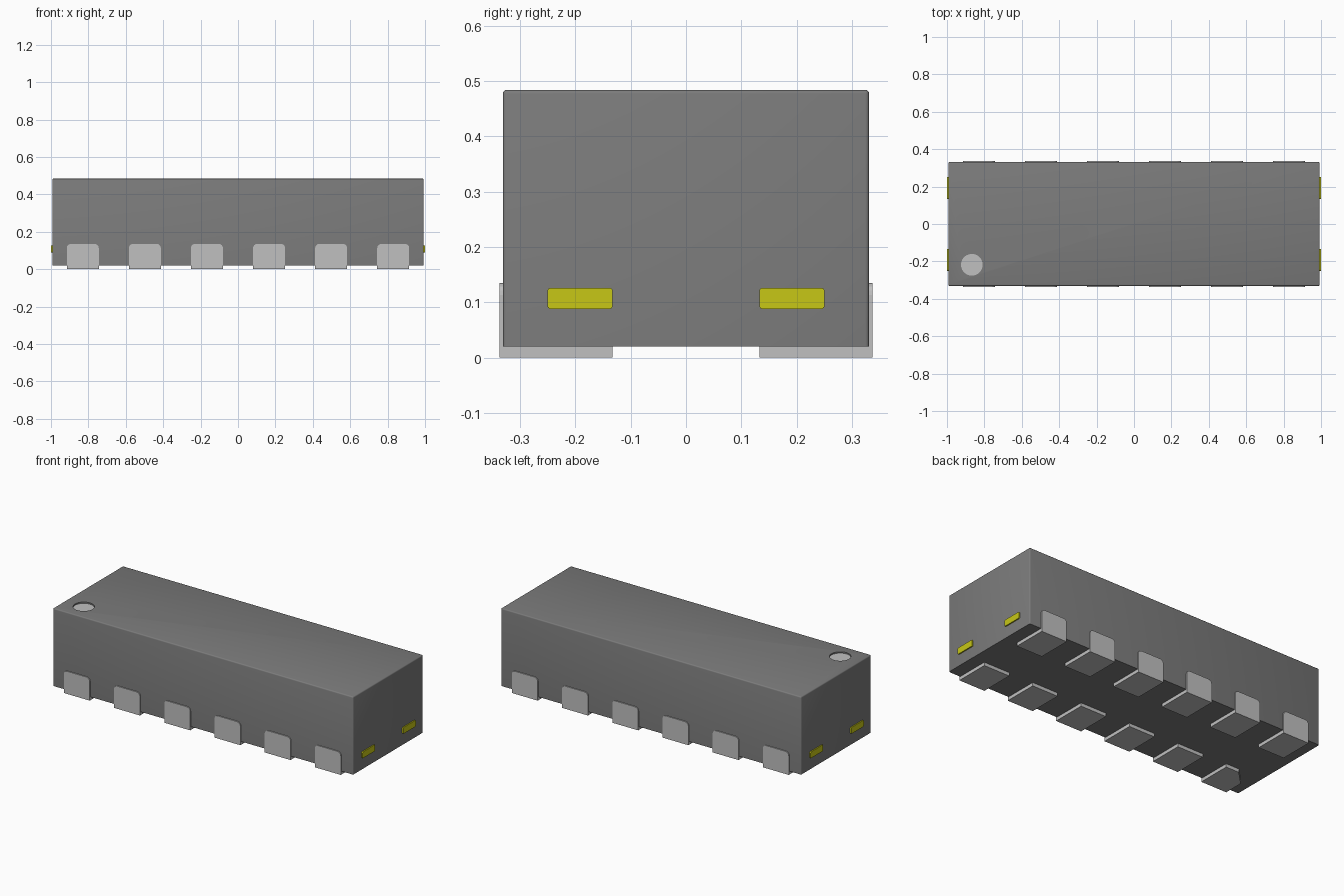
import bpy, bmesh, math
from mathutils import Vector

cube = bpy.data.objects.get("Cube")
if cube:
    bpy.data.objects.remove(cube, do_unlink=True)


def material(name, rgb):
    m = bpy.data.materials.new(name)
    m.use_nodes = True
    m.diffuse_color = (*rgb, 1)
    m.node_tree.nodes["Principled BSDF"].inputs["Base Color"].default_value = (*rgb, 1)
    return m


GREY = material("dark grey plastic", (0.2, 0.2, 0.2))
SILVER = material("light grey metal", (0.53, 0.53, 0.53))
GOLD = material("yellow metal", (0.57, 0.57, 0.008))


def make(name, bm, mat):
    bmesh.ops.recalc_face_normals(bm, faces=bm.faces)
    me = bpy.data.meshes.new(name)
    bm.to_mesh(me)
    bm.free()
    me.materials.append(mat)
    ob = bpy.data.objects.new(name, me)
    bpy.context.collection.objects.link(ob)
    return ob


def prism(name, pts, axis, lo, hi, mat):
    """Extrude a 2D outline along an axis (0 = x, 1 = y, 2 = z)."""
    bm = bmesh.new()
    verts = []
    for p in pts:
        co = list(p)
        co.insert(axis, lo)
        verts.append(bm.verts.new(co))
    face = bm.faces.new(verts)
    ext = bmesh.ops.extrude_face_region(bm, geom=[face])
    step = Vector((0, 0, 0))
    step[axis] = hi - lo
    bmesh.ops.translate(bm, vec=step, verts=[v for v in ext["geom"] if isinstance(v, bmesh.types.BMVert)])
    return make(name, bm, mat)


def rounded(a0, a1, b0, b1, r, top_only=False):
    """Rectangle outline with rounded corners (or only the upper two)."""
    pts = []
    for i, (a, b) in enumerate([(a1 - r, b1 - r), (a0 + r, b1 - r), (a0 + r, b0 + r), (a1 - r, b0 + r)]):
        if top_only and i > 1:
            pts.append((a0 if i == 2 else a1, b0))
            continue
        for k in range(5):
            t = math.pi / 2 * (i + k / 4)
            pts.append((a + r * math.cos(t), b + r * math.sin(t)))
    return pts


def circle(cx, cy, r, n=40):
    return [(cx + r * math.cos(2 * math.pi * k / n), cy + r * math.sin(2 * math.pi * k / n)) for k in range(n)]


BX, BY, Z0, Z1 = 0.993, 0.331, 0.02, 0.484

# Body block with softened upright and top edges
bm = bmesh.new()
bmesh.ops.create_cube(bm, size=1)
for v in bm.verts:
    v.co = (v.co.x * 2 * BX, v.co.y * 2 * BY, Z0 + (v.co.z + 0.5) * (Z1 - Z0))
soft = [e for e in bm.edges if max(v.co.z for v in e.verts) > Z0 + 0.1]
bmesh.ops.bevel(bm, geom=soft, offset=0.007, segments=3, profile=0.5, affect="EDGES")
body = make("body", bm, GREY)

# Shallow round recess in the top with a light disc at its floor
MX, MY, MR = -0.867, -0.218, 0.058
cutter = prism("marker_cutter", circle(MX, MY, MR), 2, Z1 - 0.012, Z1 + 0.05, GREY)
cutter.hide_render = True
mod = body.modifiers.new("recess", "BOOLEAN")
mod.operation = "DIFFERENCE"
mod.solver = "EXACT"
mod.object = cutter
bpy.context.view_layer.objects.active = body
bpy.ops.object.modifier_apply(modifier=mod.name)
bpy.data.objects.remove(cutter, do_unlink=True)
prism("marker_disc", circle(MX, MY, MR), 2, Z1 - 0.014, Z1 - 0.008, SILVER)

# Six pads on each long side: a foot below and a plate up the side
W = 0.0855
for side, label in ((-1, "front"), (1, "back")):
    for i in range(6):
        x = -0.83 + 0.332 * i
        outer, inner = side * 0.337, side * 0.133
        foot = [(x - W, outer), (x + W, outer), (x + W, inner), (x - W, inner)]
        if side == -1 and i == 0:
            # The pad by the marker has one inner corner cut off
            foot[3:] = [(x - W + 0.085, inner), (x - W, inner - 0.085)]
        prism(f"{label}_pad_foot_{i + 1}", foot, 2, 0, Z0 + 0.001, SILVER)
        lo, hi = sorted((outer, side * (BY - 0.004)))
        prism(f"{label}_pad_plate_{i + 1}", rounded(x - W, x + W, Z0, 0.135, 0.022, True), 1, lo, hi, SILVER)

# Two tie bar stubs on each end
for end, label in ((-1, "right"), (1, "left")):
    for y, where in ((-0.1915, "front"), (0.1915, "back")):
        lo, hi = sorted((end * (BX - 0.01), end * 1.0))
        prism(f"{label}_{where}_tie_bar", rounded(y - 0.059, y + 0.059, 0.088, 0.126, 0.006), 0, lo, hi, GOLD)

# Smooth the rounded parts, keep the corners sharp
bpy.ops.object.select_all(action="DESELECT")
body.select_set(True)
bpy.context.view_layer.objects.active = body
bpy.ops.object.shade_smooth_by_angle(angle=math.radians(35))
